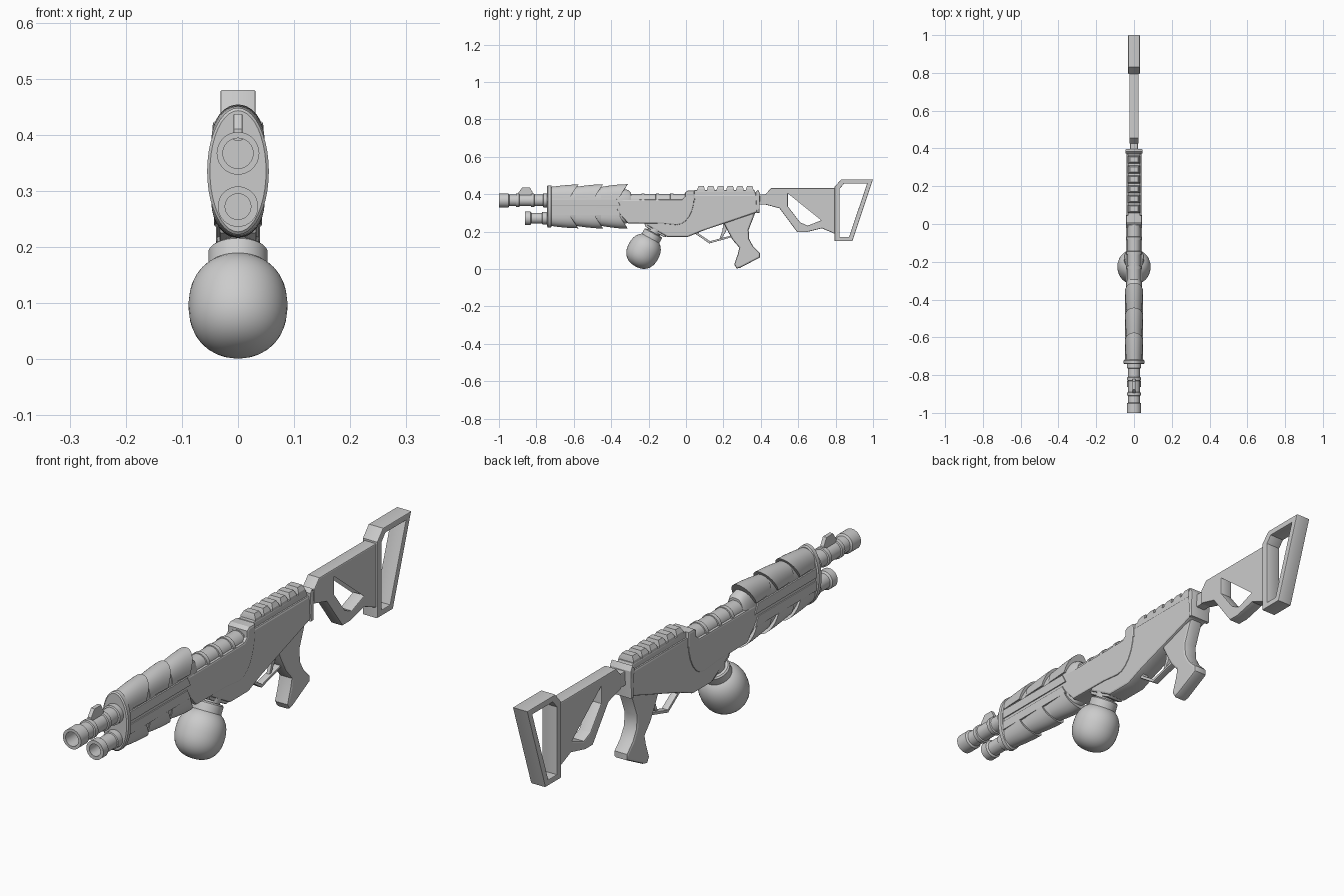
import bpy, bmesh, math
from mathutils import Matrix, Vector

if "Cube" in bpy.data.objects:
    bpy.data.objects.remove(bpy.data.objects["Cube"])


def finish(obj, angle=35):
    bpy.ops.object.select_all(action='DESELECT')
    obj.select_set(True)
    bpy.context.view_layer.objects.active = obj
    bpy.ops.object.shade_smooth_by_angle(angle=math.radians(angle))
    return obj


def plate(name, loops, half, bevel=0.004):
    """Side outline in (y, z), with optional holes, extruded across x."""
    cu = bpy.data.curves.new(name, 'CURVE')
    cu.dimensions, cu.fill_mode = '2D', 'BOTH'
    cu.extrude, cu.bevel_depth, cu.offset = half - bevel, bevel, -bevel
    cu.bevel_resolution = 1
    for pts in loops:
        sp = cu.splines.new('POLY')
        sp.points.add(len(pts) - 1)
        for p, (y, z) in zip(sp.points, pts):
            p.co = (y, z, 0, 1)
        sp.use_cyclic_u = True
    obj = bpy.data.objects.new(name, cu)
    obj.rotation_euler = (math.pi / 2, 0, math.pi / 2)
    bpy.context.collection.objects.link(obj)
    bpy.ops.object.select_all(action='DESELECT')
    obj.select_set(True)
    bpy.context.view_layer.objects.active = obj
    bpy.ops.object.convert(target='MESH')
    return finish(bpy.context.object, 25)


def skin(name, rings, angle=35):
    """Closed solid through rings of points."""
    bm = bmesh.new()
    vs = [[bm.verts.new(p) for p in r] for r in rings]
    n = len(vs[0])
    for a, b in zip(vs, vs[1:]):
        for i in range(n):
            j = (i + 1) % n
            bm.faces.new((a[i], a[j], b[j], b[i]))
    bm.faces.new(vs[0])
    bm.faces.new(vs[-1])
    bmesh.ops.recalc_face_normals(bm, faces=bm.faces)
    me = bpy.data.meshes.new(name)
    bm.to_mesh(me)
    bm.free()
    obj = bpy.data.objects.new(name, me)
    bpy.context.collection.objects.link(obj)
    return finish(obj, angle)


def lathe(name, profile, origin, axis=(0, 1, 0), n=32):
    """Turned part: profile of (distance along axis, radius)."""
    rot = Vector((0, 0, 1)).rotation_difference(Vector(axis)).to_matrix()
    rings = [[rot @ Vector((r * math.cos(2 * math.pi * i / n), r * math.sin(2 * math.pi * i / n), t))
              + Vector(origin) for i in range(n)] for t, r in profile]
    return skin(name, rings)


def oval(y, rx, rz, zc=0.335, e=2.0, n=40):
    f = lambda v: math.copysign(abs(v) ** (2 / e), v)
    return [(rx * f(math.cos(2 * math.pi * i / n)), y, zc + rz * f(math.sin(2 * math.pi * i / n)))
            for i in range(n)]


# Barrels with hollow muzzles and bands
lathe("upper_barrel", [(-.80, .02), (-.80, .027), (-1, .027), (-1, .038), (-.95, .038), (-.945, .031),
                       (-.91, .031), (-.908, .036), (-.892, .036), (-.89, .031), (-.83, .031),
                       (-.828, .036), (-.812, .036), (-.81, .031), (-.765, .031), (-.763, .037),
                       (-.73, .037), (-.73, .034), (.03, .034)], (0, 0, .367))
lathe("lower_barrel", [(-.75, .015), (-.75, .023), (-.862, .023), (-.862, .036), (-.832, .036),
                       (-.827, .029), (-.77, .029), (-.768, .033), (-.70, .033)], (0, 0, .272))
for i in range(4):
    lathe(f"barrel_band_{i + 1}", [(-.009, .035), (-.008, .039), (.008, .039), (.009, .035)],
          (0, -.23 + i * .077, .365))
plate("front_sight", [[(-.895, .39), (-.895, .41), (-.875, .437), (-.835, .437), (-.82, .41), (-.82, .39)]],
      .008, .002)

# Handguard core, front collar and side ribs
skin("handguard_core", [oval(y, rx, rz, e=2.6) for y, rx, rz in
                        [(-.73, .043, .10), (-.36, .043, .10), (-.31, .042, .088), (-.295, .036, .075)]])
skin("handguard_collar", [oval(y, rx, rz) for y, rx, rz in
                          [(-.742, .050, .108), (-.738, .055, .113), (-.722, .055, .113), (-.718, .050, .108)]])
for side in (1, -1):
    for z0, z1 in ((.288, .325), (.337, .374)):
        rib = plate(f"handguard_rib_{'right' if side > 0 else 'left'}_{int(z0 * 1000)}",
                    [[(-.725, z0), (-.725, z1), (-.37, z1), (-.35, z0)]], .005, .002)
        rib.location.x = side * .042

# Overlapping shingle covers, top and bottom, flaring to a slanted rear edge
for label, s in (("upper", 1), ("lower", -1)):
    for k in range(3):
        y0, y1 = -.725 + k * .135, -.575 + k * .132
        rings = []
        for t in (0, .35, .7, 1):
            h = .104 + (.013 + .001 * k) * math.sin(t * math.pi / 2)
            rx = .042 + .006 * t
            ring = []
            for i in range(21):
                a = math.pi * i / 20
                u = math.sin(a)
                y = y0 + (y1 - y0) * t - .045 * t * (1 - u)
                ring.append((rx * math.cos(a), y, .335 + s * (.045 + (h - .045) * u ** .85)))
            rings.append(ring)
        skin(f"{label}_shingle_{k + 1}", rings, 40)

# Receiver: fore shell with curved rear edge, main body, end plate
arc = [(-.05 + .095 * math.sin(a), .385 - .15 * math.cos(a))
       for a in [math.radians(d) for d in range(0, 91, 15)]]
plate("receiver_fore_shell", [[(-.36, .37), (-.36, .30), (-.31, .245), (-.13, .243)] + arc
                              + [(.0, .39), (-.02, .372)]], .043, .006)
plate("receiver_body", [[(-.21, .26), (-.21, .235), (-.10, .172), (.01, .172), (.09, .205), (.385, .305),
                         (.385, .40), (.0, .40), (-.02, .36)]], .039, .008)
plate("receiver_end_plate", [[(.378, .30), (.392, .30), (.396, .405), (.385, .424), (.372, .41)]], .045, .004)
plate("receiver_front_block", [[(-.005, .36), (-.005, .41), (.01, .42), (.045, .42), (.05, .36)]], .043, .008)

# Top rail with raised teeth
plate("rail_base", [[(.03, .39), (.045, .422), (.365, .422), (.378, .39)]], .033, .006)
for i in range(6):
    y = .058 + i * .052
    skin(f"rail_tooth_{i + 1}", [[(sx * w, y + dy, z) for sx, dy in ((-1, a), (1, a), (1, b), (-1, b))]
                                 for w, z, a, b in ((.033, .41, 0, .044), (.031, .428, .002, .042),
                                                    (.022, .444, .009, .037))], 20)

# Pistol grip, trigger and guard
plate("pistol_grip", [[(.20, .25), (.225, .20), (.25, .155), (.285, .115), (.277, .08), (.258, .025),
                       (.27, .003), (.29, .007), (.395, .062), (.395, .085), (.36, .12), (.338, .16),
                       (.335, .21), (.37, .30), (.25, .29)]], .029, .009)
plate("trigger", [[(.20, .25), (.195, .205), (.18, .165), (.19, .163), (.213, .20), (.23, .25)]], .007, .002)
plate("trigger_guard", [[(.045, .195), (.055, .185), (.125, .137), (.25, .172), (.25, .182),
                         (.128, .149), (.07, .188), (.07, .205)]], .013, .002)

# Skeleton stock and butt frame
plate("stock_neck", [[(.385, .345), (.385, .40), (.44, .40), (.44, .345)]], .02, .004)
plate("stock_frame", [[(.425, .345), (.425, .40), (.455, .433), (.80, .433), (.80, .187), (.727, .218),
                       (.64, .197), (.595, .197), (.50, .325)],
                      [(.545, .403), (.797, .403), (.797, .225), (.727, .262), (.65, .232), (.61, .25),
                       (.545, .335)]], .025, .004)
plate("butt_frame", [[(.795, .15), (.795, .44), (.83, .48), (1.0, .48), (.89, .15)],
                     [(.822, .172), (.822, .43), (.845, .457), (.968, .457), (.872, .172)]], .031, .003)

# Round canister with collar, tilted under the receiver
axis = Vector((0, .48, .877)).normalized()
ball = []
for i in range(21):
    a = -math.pi / 2 + math.pi * (i + .1) / 21.2
    f = lambda v: math.copysign(abs(v) ** (2 / 2.3), v)
    ball.append((.092 * f(math.sin(a)), .088 * f(math.cos(a))))
centre = (0, -.227, .0955)
lathe("canister", ball, centre, axis, 40)
lathe("canister_collar", [(.07, .048), (.074, .053), (.108, .053), (.113, .048), (.113, .038), (.165, .038)],
      centre, axis)
plate("canister_mount", [[(-.225, .25), (-.215, .225), (-.115, .17), (-.09, .18), (-.09, .25)]], .033, .004)
